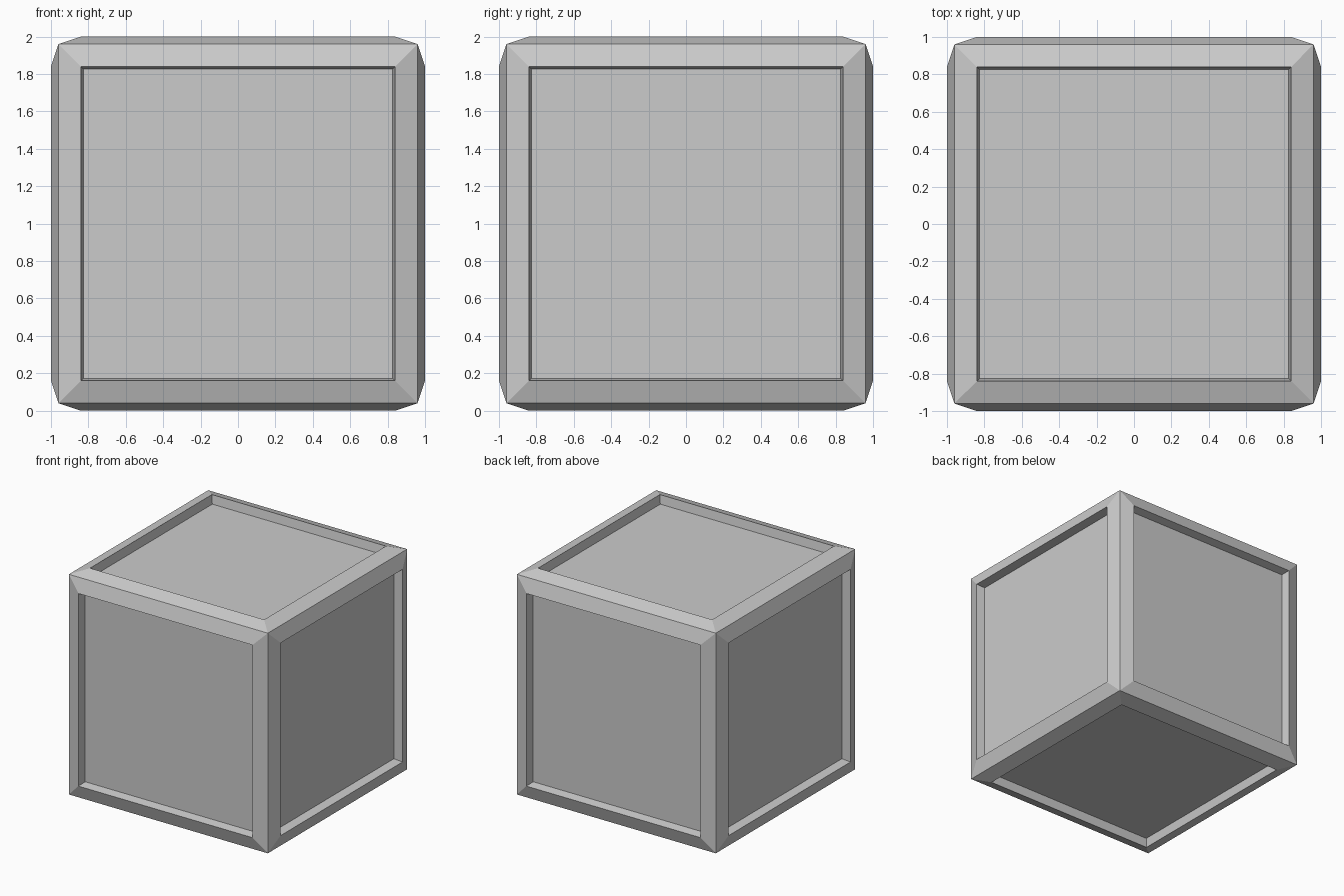
import bpy
import bmesh
from mathutils import Matrix

old = bpy.data.objects.get("Cube")
if old:
    bpy.data.objects.remove(old, do_unlink=True)

# Single plain grey material
grey = bpy.data.materials.new("light grey")
grey.use_nodes = True
color = (0.6, 0.6, 0.6, 1)
grey.diffuse_color = color
grey.node_tree.nodes["Principled BSDF"].inputs["Base Color"].default_value = color

CORNER = 0.96       # half width at the frame corners
RIM_WIDTH = 0.12    # sloping border on every side
RIM_RISE = 0.04
WALL_INSET = 0.013  # slightly tapered recess wall
RECESS = 0.075

# Core block
bm = bmesh.new()
bmesh.ops.create_cube(bm, size=2 * CORNER, matrix=Matrix.Translation((0, 0, 1)))
sides = bm.faces[:]

# Raised border, then recessed panel, on all six sides
for width, depth in ((RIM_WIDTH, RIM_RISE), (WALL_INSET, -RECESS)):
    bmesh.ops.inset_individual(bm, faces=sides, thickness=width, depth=depth,
                               use_even_offset=True)
bmesh.ops.recalc_face_normals(bm, faces=bm.faces[:])

mesh = bpy.data.meshes.new("framed_crate")
bm.to_mesh(mesh)
bm.free()
mesh.materials.append(grey)
crate = bpy.data.objects.new("framed_crate", mesh)
bpy.context.collection.objects.link(crate)
